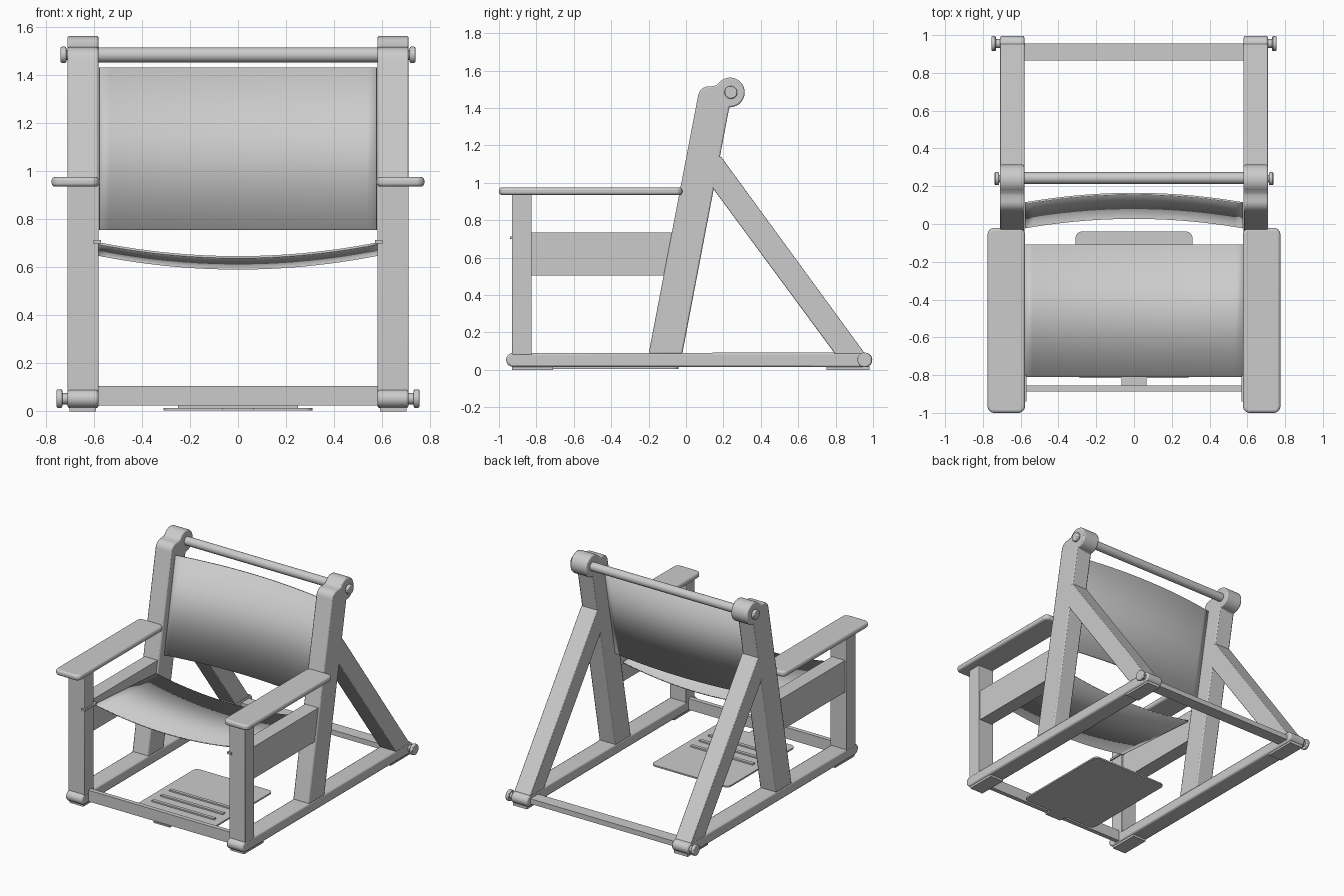
import bpy, bmesh, math
from mathutils import Vector

cube = bpy.data.objects.get("Cube")
if cube:
    bpy.data.objects.remove(cube, do_unlink=True)

grey = bpy.data.materials.new("plain_grey")
grey.use_nodes = True
grey.diffuse_color = (0.6, 0.6, 0.6, 1)
grey.node_tree.nodes["Principled BSDF"].inputs["Base Color"].default_value = (0.6, 0.6, 0.6, 1)

IN, OUT = 0.58, 0.71            # inner and outer faces of the side frames
SIDES = (("left", 1), ("right", -1))


def finish(bm, name, bevel=0.0, segments=2):
    """Turn a bmesh into a shaded object, optionally with rounded edges."""
    bmesh.ops.recalc_face_normals(bm, faces=bm.faces)
    mesh = bpy.data.meshes.new(name)
    bm.to_mesh(mesh)
    bm.free()
    mesh.materials.append(grey)
    obj = bpy.data.objects.new(name, mesh)
    bpy.context.collection.objects.link(obj)
    if bevel:
        mod = obj.modifiers.new("round_edges", 'BEVEL')
        mod.width, mod.segments = bevel, segments
        mod.limit_method, mod.angle_limit = 'ANGLE', math.radians(40)
    bpy.ops.object.select_all(action='DESELECT')
    obj.select_set(True)
    bpy.context.view_layer.objects.active = obj
    bpy.ops.object.shade_smooth_by_angle(angle=math.radians(35))
    return obj


def prism(name, points, axis, lo, hi, bevel=0.0, segments=2):
    """Extrude a flat outline along x (points are y, z) or z (points are x, y)."""
    bm = bmesh.new()
    place = (lambda p: (lo, *p)) if axis == 'x' else (lambda p: (*p, lo))
    face = bm.faces.new([bm.verts.new(place(p)) for p in points])
    moved = bmesh.ops.extrude_face_region(bm, geom=[face])["geom"]
    step = Vector((hi - lo, 0, 0) if axis == 'x' else (0, 0, hi - lo))
    bmesh.ops.translate(bm, vec=step, verts=[v for v in moved if isinstance(v, bmesh.types.BMVert)])
    return finish(bm, name, bevel, segments)


def box(name, x, y, z, bevel=0.0):
    return prism(name, [(y[0], z[0]), (y[1], z[0]), (y[1], z[1]), (y[0], z[1])], 'x', *x, bevel)


def arc(cy, cz, r, start, end, steps=12):
    """Points on a circular arc, angles in degrees."""
    angles = [math.radians(start + (end - start) * i / steps) for i in range(steps + 1)]
    return [(cy + r * math.cos(a), cz + r * math.sin(a)) for a in angles]


def rounded(x, y, r):
    """Rectangle outline with rounded corners."""
    (x0, x1), (y0, y1) = x, y
    return (arc(x1 - r, y1 - r, r, 0, 90, 6) + arc(x0 + r, y1 - r, r, 90, 180, 6)
            + arc(x0 + r, y0 + r, r, 180, 270, 6) + arc(x1 - r, y0 + r, r, 270, 360, 6))


def rod(name, x, y, z, r, bevel=0.0):
    return prism(name, arc(y, z, r, 0, 348.75, 31), 'x', *x, bevel)


def sling(name, near, far, sag, half_width):
    """Sheet sagging between the frames; near and far are its (y, z) end edges."""
    bm = bmesh.new()
    rows = []
    for y, z in (near, far):
        row = []
        for i in range(29):
            u = i / 14 - 1
            d = 1 - u * u
            row.append(bm.verts.new((u * half_width, y + sag[0] * d, z + sag[1] * d)))
        rows.append(row)
    for i in range(28):
        bm.faces.new((rows[0][i], rows[0][i + 1], rows[1][i + 1], rows[1][i]))
    obj = finish(bm, name)
    mod = obj.modifiers.new("cloth_thickness", 'SOLIDIFY')
    mod.thickness, mod.offset = 0.01, 0
    return obj


# Side profiles (y, z)
post_profile = ([(-0.2, 0.085), (-0.02, 0.085), (0.232, 1.405)]
                + arc(0.235, 1.483, 0.079, -85, 130, 20)
                + [(0.165, 1.522), (0.15, 1.518)]
                + arc(0.122, 1.457, 0.058, 85, 170, 8))
brace_profile = [(0.14, 0.975), (0.797, 0.085), (0.958, 0.085), (0.187, 1.14), (0.16, 1.14)]
rail_profile = arc(0.957, 0.053, 0.039, -90, 90) + arc(-0.925, 0.053, 0.037, 90, 270)

for side, s in SIDES:
    def span(a, b):
        return tuple(sorted((a * s, b * s)))

    frame = span(IN, OUT)
    # Frame members
    prism(side + "_base_rail", rail_profile, 'x', *frame, 0.01)
    prism(side + "_back_post", post_profile, 'x', *frame, 0.008)
    prism(side + "_rear_brace", brace_profile, 'x', *frame, 0.004)
    box(side + "_front_leg", frame, (-0.93, -0.825), (0.08, 0.94), 0.004)
    box(side + "_side_panel", span(IN + 0.012, OUT - 0.012), (-0.83, -0.03), (0.505, 0.735))
    # Armrest with rounded front corners
    prism(side + "_armrest", rounded(span(IN - 0.003, 0.775), (-1.0, -0.02), 0.035),
          'z', 0.935, 0.975, 0.014, 3)
    # Foot pads
    for end, y in (("front", (-0.93, -0.71)), ("rear", (0.75, 0.98))):
        box(f"{side}_{end}_foot_pad", span(IN + 0.01, OUT - 0.01), y, (0, 0.02))
    # Bolts: neck and head
    for place, y, z, r, out in (("rear", 0.955, 0.053, 0.039, 0.755), ("top", 0.24, 1.483, 0.034, 0.738)):
        rod(f"{side}_{place}_bolt_neck", span(OUT - 0.02, out - 0.01), y, z, r * 0.6)
        rod(f"{side}_{place}_bolt_head", span(out - 0.024, out), y, z, r, 0.006)
    # Hem pins where the slings enter the frame
    box(side + "_seat_hem", span(IN - 0.01, IN + 0.022), (-0.94, -0.8), (0.698, 0.712))

# Cross members
rod("top_rod", (-IN, IN), 0.243, 1.483, 0.031)
box("rear_crossbar", (-IN, IN), (0.865, 0.955), (0.033, 0.07))
box("front_crossbar", (-IN, IN), (-0.887, -0.855), (0.025, 0.106))

# Slings
sling("back_sling", (-0.018, 0.755), (0.11, 1.43), (0.05, 0), IN - 0.003)
sling("seat_sling", (-0.81, 0.698), (-0.11, 0.652), (0, -0.057), IN)

# Foot plate with grip strips and a front tab
prism("foot_plate", rounded((-0.31, 0.31), (-0.815, -0.04), 0.035), 'z', 0.003, 0.014)
box("foot_plate_tab", (-0.065, 0.065), (-0.875, -0.8), (0.003, 0.014))
for i in range(3):
    y = -0.62 + i * 0.1
    box(f"grip_strip_{i + 1}", (-0.25, 0.25), (y - 0.012, y + 0.012), (0.01, 0.024))
